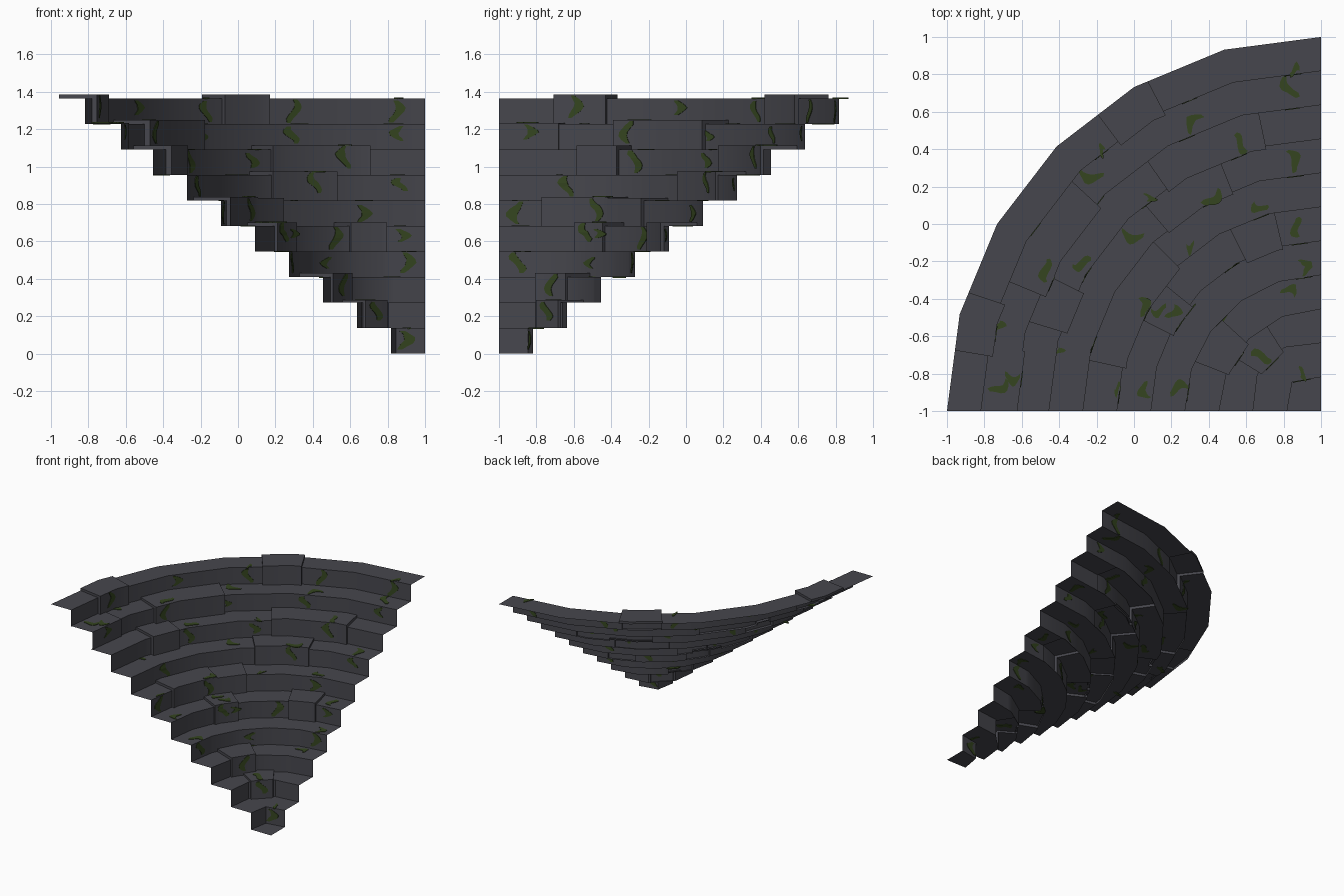
import bpy, bmesh, math, random
from mathutils import Vector

if "Cube" in bpy.data.objects:
    bpy.data.objects.remove(bpy.data.objects["Cube"])

random.seed(4)
N, RUN, RISE = 10, 2 / 11, 0.1365
SEGS = {1: 2, 2: 3, 3: 4, 4: 5}          # facets per ring, six elsewhere
BULGE = {1: 1.2, 2: 1.08}                # inner rings bow out at their corners

# Jutting stones: level -> (start angle, end angle, push inward, raise)
STONES = {
    10: [(9.4, 18.6, .025, .02), (53, 62.3, .025, .02)],
    9: [(0, 11.4, .012, .006), (22.5, 42.7, .03, .02)],
    8: [(17, 26.4, .03, .02), (55.2, 78.2, .018, .022)],
    7: [(49.5, 68, .012, .018)],
    6: [(12.3, 33, .02, .02), (33, 45.3, .02, .014)],
    5: [(27, 39, .02, .02), (63.4, 76.8, .02, .02)],
    3: [(21.4, 42.6, .016, .022)],
    2: [(31.8, 57.5, .015, .014)],
}


def material(name, rgb):
    m = bpy.data.materials.new(name)
    m.diffuse_color = (*rgb, 1)
    m.use_nodes = True
    m.node_tree.nodes["Principled BSDF"].inputs["Base Color"].default_value = m.diffuse_color
    return m


STONE = material("dark stone", (.062, .062, .074))
MOSS = material("moss green", (.035, .060, .014))


def radius(k, a):
    """Radius of faceted ring k at angle a (degrees)."""
    n = SEGS.get(k, 6)
    w = 90 / n
    i = max(0, min(n - 1, int(a / w)))
    r = [k * RUN * (BULGE.get(k, 1) if 0 < j < n else 1) for j in (i, i + 1)]
    s = lambda d: math.sin(math.radians(d))
    return r[0] * r[1] * s(w) / (r[0] * s(a - i * w) + r[1] * s((i + 1) * w - a))


def point(r, a, z):
    t = math.radians(a)
    return Vector((1 - r * math.cos(t), -1 + r * math.sin(t), z))


def offsets(k, a):
    for a0, a1, push, lift in STONES.get(k, []):
        if a0 <= a <= a1:
            return push, lift
    return 0, 0


def profile(k, a, push=0, lift=0):
    """Riser foot, nosing and back of tread."""
    z = k * RISE
    ri = radius(k, a) - push
    return [point(ri, a, z - RISE), point(ri, a, z + lift),
            point(radius(k + 1, a), a, z + lift)]


def finish(bm, name, mat):
    bmesh.ops.remove_doubles(bm, verts=bm.verts, dist=1e-5)
    me = bpy.data.meshes.new(name)
    bm.to_mesh(me)
    bm.free()
    me.materials.append(mat)
    ob = bpy.data.objects.new(name, me)
    bpy.context.collection.objects.link(ob)
    return ob


def face(bm, pts):
    bm.faces.new([bm.verts.new(p) for p in pts])


def build_step(k):
    bm = bmesh.new()
    stones = STONES.get(k, [])
    cuts = {0, 90}
    for n in (SEGS.get(k, 6), SEGS.get(k + 1, 6)):
        cuts |= {round(90 * i / n, 4) for i in range(n + 1)}
    for s in stones:
        cuts |= {s[0], s[1]}
    cuts = sorted(cuts)
    for a, b in zip(cuts, cuts[1:]):
        off = offsets(k, (a + b) / 2)
        p, q = profile(k, a, *off), profile(k, b, *off)
        face(bm, [p[0], q[0], q[1], p[1]])
        face(bm, [p[1], q[1], q[2], p[2]])
        if k == N and off[1]:            # exposed back of the raised rim stones
            p0, q0 = profile(k, a), profile(k, b)
            face(bm, [p[2], q[2], q0[2], p0[2]])
    for a0, a1, push, lift in stones:    # stone ends
        for a, flip in ((a0, False), (a1, True)):
            if a == 0:
                continue
            ring = profile(k, a, push, lift) + profile(k, a)[::-1]
            face(bm, ring[::-1] if flip else ring)
    ob = finish(bm, f"step_{k}", STONE)
    bpy.context.view_layer.objects.active = ob
    ob.select_set(True)
    bpy.ops.object.shade_smooth_by_angle(angle=math.radians(25))
    ob.select_set(False)


# Floor of the pit and the ten steps
bm = bmesh.new()
face(bm, [point(0, 0, 0)] + [point(radius(1, a), a, 0) for a in (90, 45, 0)])
floor = finish(bm, "pit_floor", STONE)
floor.data.flip_normals() if floor.data.polygons[0].normal.z < 0 else None
for k in range(1, N + 1):
    build_step(k)


def ribbon(bm, place, length, width):
    """Wavy tapering strip; place(u, v) maps it onto a surface."""
    ph, n = random.uniform(0, 6), 6
    rows = []
    for i in range(n + 1):
        t = i / n
        c = width * .55 * math.sin(ph + t * 4.5)
        w = width * (.22 + .33 * math.sin(math.pi * t)) * random.uniform(.8, 1.2)
        rows.append([bm.verts.new(place((t - .5) * length, c + s * w)) for s in (-1, 1)])
    for p, q in zip(rows, rows[1:]):
        bm.faces.new([p[0], p[1], q[1], q[0]])


# Moss on risers: (level, angle, height, drop of centre below nosing)
RISER_MOSS = [
    (10, 49.6, .11, .07), (10, 67, .125, .068), (10, 85, .12, .07), (10, 13, .12, .06),
    (10, 32, .08, .05), (9, 25.5, .12, .06), (9, 43, .06, .06), (9, 85, .08, .05),
    (9, 5.6, .08, .05), (9, 64, .09, .06), (8, 50, .08, .06), (8, 72.5, .12, .06),
    (8, 30, .12, .065), (7, 62, .11, .055), (7, 84, .07, .05), (7, 16.7, .11, .06),
    (6, 29, .12, .07), (6, 72, .09, .07), (6, 5, .12, .065), (5, 57.8, .12, .065),
    (5, 37, .05, .06), (5, 82, .07, .05), (5, 31.5, .1, .05), (4, 82, .11, .06),
    (4, 43, .06, .06), (4, 8, .11, .06), (3, 33, .12, .06), (2, 44, .1, .06),
    (1, 56, .1, .065),
]
# Moss on treads: (x, y, length, direction in degrees)
TREAD_MOSS = [
    (-.73, -.55, .07, 80), (-.72, -.87, .11, 40), (-.65, -.82, .08, 0), (-.23, .26, .13, -15),
    (-.17, .39, .04, 30), (.32, .54, .12, 50), (.57, .43, .11, -40), (.83, .73, .13, 110),
    (.86, .82, .05, 0), (.85, .34, .12, 120), (.42, .14, .12, 50), (-.01, -.06, .12, -15),
    (-.28, -.21, .1, 0), (-.47, -.25, .12, 100), (.05, -.44, .1, 110), (.13, -.46, .08, 0),
    (.21, -.47, .08, 70), (.67, .09, .08, -40), (.87, -.02, .1, 110), (.91, -.23, .09, 110),
    (.83, -.36, .08, -30), (.48, -.52, .1, 100), (.68, -.71, .11, 0), (.9, -.8, .04, 40),
    (.24, -.88, .1, 10), (.06, -.89, .09, 110), (-.41, -.68, .04, 80), (.08, .14, .04, 80),
    (.3, -.12, .04, 0), (-.09, -.88, .03, 0),
]
bm = bmesh.new()
for k, a, h, drop in RISER_MOSS:
    push, lift = offsets(k, a)
    zc = k * RISE + lift - max(drop, h / 2 + .004)

    def on_riser(u, v):
        b = min(89.5, max(.5, a + math.degrees(v / (k * RUN))))
        return point(radius(k, b) - push, b, zc + u)
    ribbon(bm, on_riser, h, .05)
for x, y, length, d in TREAD_MOSS:
    a = math.degrees(math.atan2(y + 1, 1 - x))
    r = math.hypot(x - 1, y + 1)
    k = max([j for j in range(1, N + 1) if radius(j, a) - offsets(j, a)[0] <= r], default=0)
    z = k * RISE + offsets(k, a)[1]
    c, s = math.cos(math.radians(d)), math.sin(math.radians(d))
    ribbon(bm, lambda u, v: Vector((x + u * c - v * s, y + u * s + v * c, z)), length, .045)
bmesh.ops.recalc_face_normals(bm, faces=bm.faces)
moss = finish(bm, "moss_patches", MOSS)
sol = moss.modifiers.new("thickness", 'SOLIDIFY')
sol.thickness, sol.offset = .007, 0
